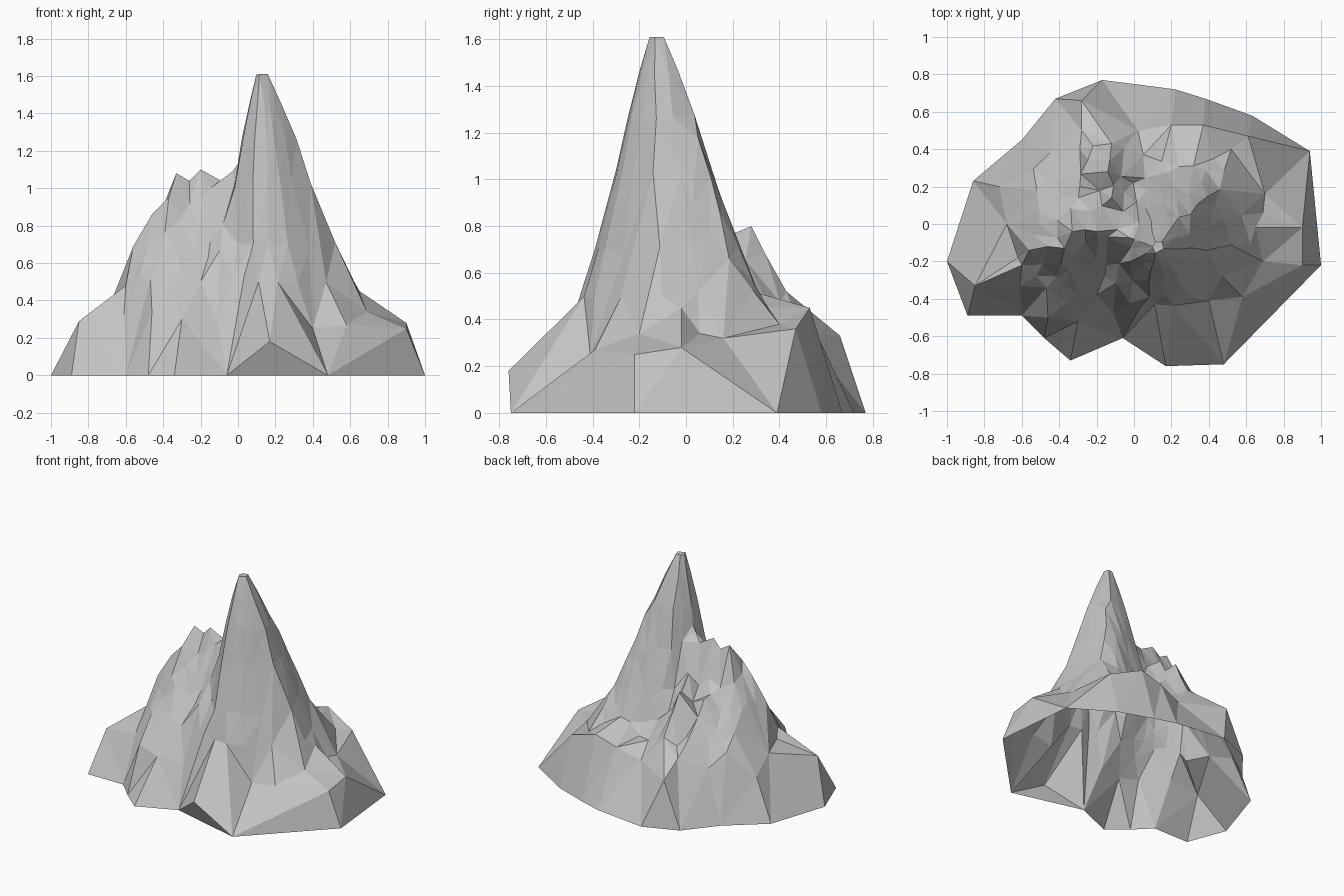
import bpy
import bmesh
import math
import random
from mathutils import Vector
from mathutils.geometry import delaunay_2d_cdt, intersect_point_line

random.seed(4)
cube = bpy.data.objects.get("Cube")
if cube:
    bpy.data.objects.remove(cube, do_unlink=True)

# Outline where the mountain meets the ground, counter-clockwise
rim = [(1, -.22), (.94, .39), (.63, .58), (.38, .67), (.22, .72), (-.17, .77),
       (-.42, .67), (-.6, .45), (-.86, .23), (-1, -.2), (-.89, -.49),
       (-.6, -.49), (-.48, -.61), (-.34, -.73), (-.06, -.61), (.17, -.76), (.48, -.75)]
overhang = 15          # rim corner that hangs above the ground
overhang_height = .18

# Corners of the ledge that runs around the foot
ledge = [(.9, -.22, .25), (.9, -.02, .28), (.65, -.02, .45), (.69, .06, .34),
         (.7, .16, .32), (.52, .4, .38), (.61, .47, .36), (.37, .53, .45),
         (.2, .53, .4), (.05, .37, .43), (.02, .5, .34), (-.28, .66, .33),
         (-.28, .5, .43), (-.45, .38, .36), (-.72, .2, .3), (-.68, 0, .39),
         (-.62, -.18, .41), (-.85, -.33, .29), (-.61, -.33, .32), (-.46, -.5, .34),
         (-.3, -.52, .3), (-.2, -.38, .5), (-.11, -.48, .29), (.11, -.43, .5),
         (.4, -.41, .25), (.58, -.39, .27), (.69, -.2, .34)]

# Crest lines of the lower massif and its spurs
crests = [
    [(0, -.08, 1.13), (-.09, -.03, 1.04), (-.2, -.04, 1.1), (-.26, -.03, 1.04),
     (-.33, -.04, 1.08), (-.37, -.13, .95), (-.46, -.12, .86), (-.56, -.14, .69),
     (-.6, -.22, .48)],
    [(-.26, -.03, 1.04), (-.29, .2, .76), (-.29, .4, .52)],
    [(-.33, -.04, 1.08), (-.34, -.25, .7), (-.36, -.42, .46)],
    [(-.46, -.12, .86), (-.52, .18, .56)],
    [(-.09, -.03, 1.04), (-.12, .14, .88), (-.14, .28, .8), (-.13, .34, .68),
     (-.12, .43, .52)],
]

# Profiles: distance against height of the tall peak, and drop beside a crest
peak = Vector((.12, -.13))
peak_profile = [(0, 1.62), (.03, 1.61), (.08, 1.46), (.14, 1.26), (.2, 1.02),
                (.29, .7), (.36, .5), (.5, .36), (2, .2)]
crest_drop = [(0, 0), (.1, .22), (.2, .4), (.35, .59), (.6, .75), (2, 1.2)]
# Reach of the peak's slope, from east round through north, west and south
reaches = [1.33, 1.55, 1.13, .8, .7, .74, .91, .86]
flutes = 7


def lookup(profile, d):
    for (a, za), (b, zb) in zip(profile, profile[1:]):
        if d <= b:
            return za + (zb - za) * (d - a) / (b - a)
    return profile[-1][1]


def stretch(angle):
    """Reach of the tall peak's slope in a direction, with ribs and gullies."""
    n = len(reaches)
    turn = angle / math.tau % 1 * n
    i = int(turn) % n
    reach = reaches[i] + (reaches[(i + 1) % n] - reaches[i]) * (turn - int(turn))
    return reach * (1 + .04 * math.cos(flutes * angle))


def height(x, y):
    p = Vector((x, y))
    d = p - peak
    best = lookup(peak_profile, d.length / stretch(math.atan2(d.y, d.x)))
    for line in crests:
        for a, b in zip(line, line[1:]):
            a, b = Vector(a), Vector(b)
            t = intersect_point_line(p, a.xy, b.xy)[1]
            near = a.lerp(b, min(max(t, 0), 1))
            best = max(best, near.z - lookup(crest_drop, (near.xy - p).length))
    return best


points = [Vector((x, y, 0)) for x, y in rim]
points[overhang].z = overhang_height


def add(x, y, z, gap):
    if all((p.xy - Vector((x, y))).length > gap for p in points):
        points.append(Vector((x, y, z)))


for corner in ledge:
    add(*corner, .01)
for line in crests:
    for corner in line:
        add(*corner, .01)
ledge_corners = [Vector(corner).xy for corner in ledge]

# Ribbed rings of the tall peak
for i, (r, z) in enumerate(peak_profile[1:7]):
    spokes = flutes if i == 0 else 2 * flutes
    for k in range(spokes):
        angle = math.tau * k / spokes + random.uniform(-.08, .08)
        reach = r * stretch(angle) * random.uniform(.96, 1.04)
        x = peak.x + reach * math.cos(angle)
        y = peak.y + reach * math.sin(angle)
        # Leave out ring corners buried in the lower massif
        if height(x, y) < z + .12:
            add(x, y, height(x, y), .022 if z > .6 else .07)

# Scattered crags on the lower massif
for _ in range(900):
    x, y = random.uniform(-.57, .5), random.uniform(-.45, .5)
    p = Vector((x, y))
    z = height(x, y)
    on_peak = (p - peak).length < .24 or (x > 0 and y < 0)
    clear = min((p - c).length for c in ledge_corners) > .09
    if z > .45 and clear and not on_peak:
        add(x, y, z + random.uniform(-.03, .02), .06)

# Triangulate the surface inside the outline
flat, _, faces, origin, _, _ = delaunay_2d_cdt(
    [p.xy for p in points], [], [list(range(len(rim)))], 1, 1e-5)
bm = bmesh.new()
verts = []
by_origin = {}
for co, sources in zip(flat, origin):
    z = points[sources[0]].z if sources else height(co.x, co.y)
    v = bm.verts.new((co.x, co.y, z))
    verts.append(v)
    for s in sources:
        by_origin[s] = v
for face in faces:
    bm.faces.new([verts[i] for i in face])

# Face under the overhanging corner, down to the ground
bm.faces.new([by_origin[overhang + k] for k in (0, -1, 1)])
bmesh.ops.delete(bm, geom=[v for v in bm.verts if not v.link_faces], context='VERTS')
bmesh.ops.recalc_face_normals(bm, faces=bm.faces[:])
if sum(f.normal.z for f in bm.faces) < 0:
    bmesh.ops.reverse_faces(bm, faces=bm.faces[:])

mesh = bpy.data.meshes.new("mountain")
bm.to_mesh(mesh)
bm.free()
mountain = bpy.data.objects.new("mountain", mesh)
bpy.context.collection.objects.link(mountain)

# Plain grey stone
stone = bpy.data.materials.new("grey_stone")
stone.use_nodes = True
grey = (.55, .55, .55, 1)
stone.diffuse_color = grey
stone.node_tree.nodes["Principled BSDF"].inputs["Base Color"].default_value = grey
mesh.materials.append(stone)
